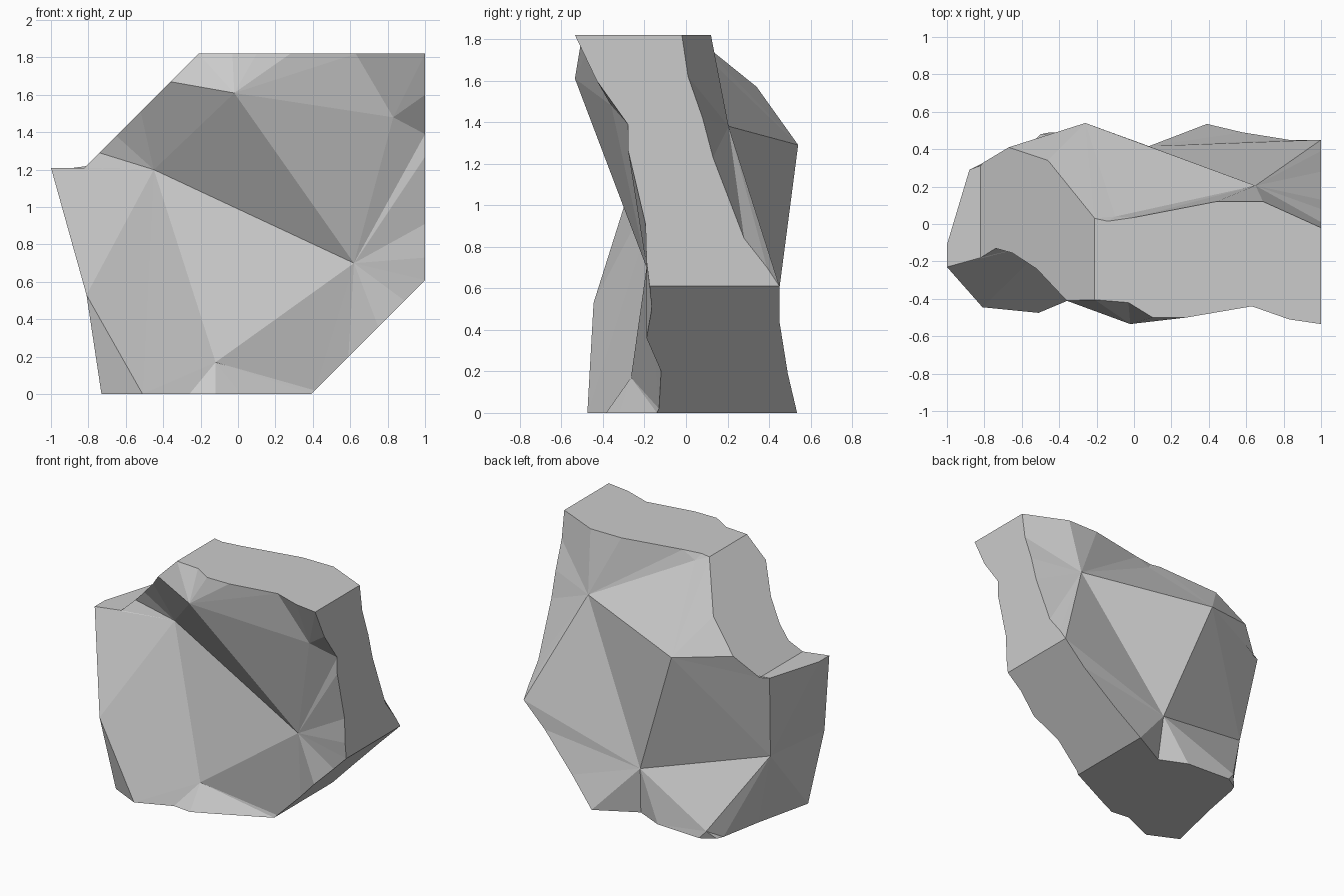
import bpy, bmesh

# Rim of the front surface, clockwise seen from the front, from the left ledge
front_rim = [
    (-1, -.23, 1.21), (-.82, -.18, 1.21), (-.74, -.13, 1.29), (-.65, -.155, 1.38),
    (-.52, -.24, 1.51), (-.36, -.41, 1.67), (-.21, -.405, 1.82), (-.03, -.42, 1.82),
    (.1, -.5, 1.82), (.28, -.5, 1.82), (.63, -.44, 1.82), (.83, -.51, 1.82),
    (1, -.535, 1.82), (1, -.43, 1.6), (1, -.28, 1.39), (1, -.28, 1.27),
    (1, -.195, .91), (1, -.19, .73), (1, -.175, .61), (.89, -.165, .5),
    (.75, -.19, .36), (.59, -.12, .2), (.41, -.13, .02), (.39, -.14, 0),
    (.02, -.32, 0), (-.12, -.385, 0), (-.26, -.37, 0), (-.51, -.475, 0),
    (-.73, -.37, 0), (-.81, -.445, .53)]

# Rim of the back surface, in the same direction
back_rim = [
    (-1, -.11, 1.21), (-.88, .29, 1.21), (-.82, .32, 1.21), (-.67, .41, 1.36),
    (-.46, .34, 1.57), (-.21, .03, 1.82), (-.14, .015, 1.82), (0, .035, 1.82),
    (.44, .12, 1.82), (.69, .12, 1.82), (1, -.02, 1.82), (1, .01, 1.62),
    (1, .08, 1.42), (1, .13, 1.23), (1, .28, .84), (1, .39, .7),
    (1, .45, .61), (.83, .45, .44), (.58, .49, .19), (.39, .535, 0),
    (.1, .38, 0), (-.1, .47, 0), (-.45, .49, 0), (-.55, .43, 0),
    (-.57, .38, 0), (-.63, .06, 0)]

bm = bmesh.new()
F = [bm.verts.new(p) for p in front_rim]
B = [bm.verts.new(p) for p in back_rim]


def fan(centre, ring):
    """Triangles from one peak to a run of rim points."""
    for a, b in zip(ring, ring[1:]):
        bm.faces.new((centre, a, b))


# Front facets around five peaks
shoulder = bm.verts.new((-.45, -.09, 1.20))
brow = bm.verts.new((-.02, -.535, 1.61))
hollow = bm.verts.new((.62, -.19, .70))
foot = bm.verts.new((-.12, -.265, .17))
corner = bm.verts.new((.83, -.36, 1.48))
fan(shoulder, [brow, *F[5::-1], F[29], F[27], foot, hollow, brow])
fan(brow, F[5:11] + [corner, hollow])
fan(corner, F[10:15] + [hollow])
fan(hollow, F[14:23] + [foot])
fan(foot, F[22:28])
fan(F[28], [F[27], F[29]])

# Back facets
upper = bm.verts.new((.65, .205, 1.38))
ridge = bm.verts.new((-.26, .54, 1.29))
lower = bm.verts.new((.08, .416, .34))
side = bm.verts.new((-.81, .18, .58))
heel = bm.verts.new((-.5, .48, .06))
nick = bm.verts.new((-.1, .04, 1.77))
fan(ridge, [side, *B[1:6], nick, upper, lower, side])
fan(nick, B[5:8] + [upper])
fan(upper, B[7:17] + [lower])
fan(lower, B[16:22] + [heel, side])
fan(heel, B[21:25] + [side])

# Left end
fan(side, [B[24], B[25], F[28], F[29], F[0], B[0], B[1]])

# Flat cuts joining front and back: ledge, slope, top, right, undercut, base
for f0, f1, b0, b1 in [(0, 1, 0, 2), (1, 6, 2, 5), (6, 12, 5, 10),
                       (12, 18, 10, 16), (18, 23, 16, 19), (23, 28, 19, 25)]:
    bm.faces.new(F[f0:f1 + 1] + B[b0:b1 + 1][::-1])

bmesh.ops.recalc_face_normals(bm, faces=bm.faces)
mesh = bpy.data.meshes.new("rock")
bm.to_mesh(mesh)
bm.free()
bpy.context.collection.objects.link(bpy.data.objects.new("rock", mesh))
